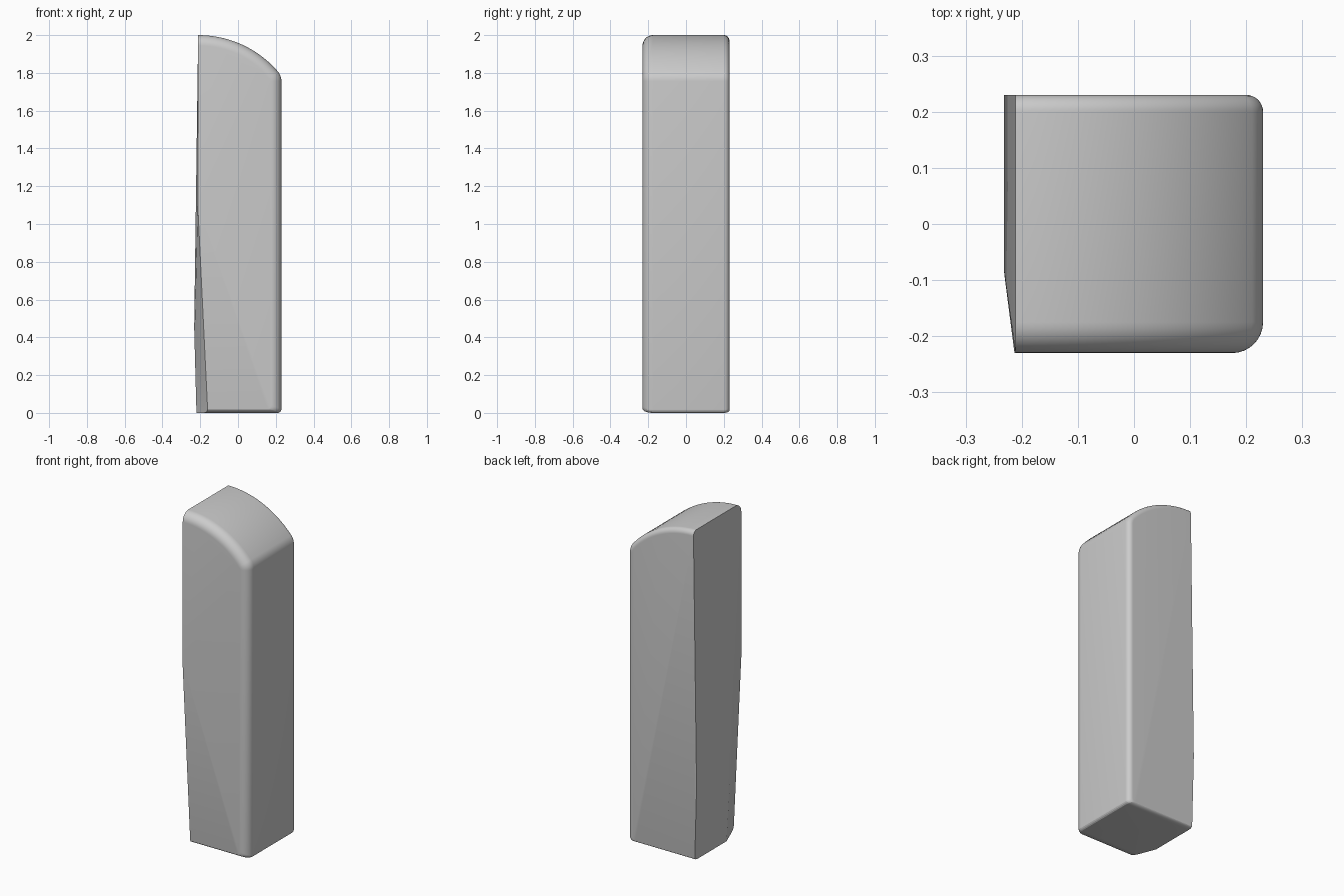
import bpy, bmesh
from math import sin, cos, atan2, sqrt, pi, radians
from mathutils import Vector

if "Cube" in bpy.data.objects:
    bpy.data.objects.remove(bpy.data.objects["Cube"])

X_END, R_TOP, R_CORNER = 0.23, 0.557, 0.08
CX, CZ = -0.21, 2 - R_TOP            # centre of the curved top


def arc(cx, cz, r, a0, a1, n):
    return [(cx + r * cos(a0 + (a1 - a0) * i / n), cz + r * sin(a0 + (a1 - a0) * i / n))
            for i in range(n + 1)]


def profile(d):
    """Side outline inset by d: rounded foot, rounded shoulder, curved top."""
    foot, base = 0.02, d * 0.4
    kx = X_END - R_CORNER
    kz = CZ + sqrt((R_TOP - R_CORNER) ** 2 - (kx - CX) ** 2)
    a = atan2(kz - CZ, kx - CX)
    pts = [(-0.3, base)]
    pts += arc(X_END - d - foot, base + foot, foot, -pi / 2, 0, 4)
    pts += arc(kx, kz, R_CORNER - d, 0, a, 6)
    pts += arc(CX, CZ, R_TOP - d, a, pi / 2, 14)[1:]
    return pts + [(-0.3, 2 - d)]


# Slices from front to back with rounded front and back edges
R_FRONT, R_BACK, N = 0.055, 0.03, 8
slices = []
for i in range(N + 1):
    t = pi / 2 * i / N
    slices.append((-0.23 + R_FRONT * (1 - cos(t)) * 1, R_FRONT * (1 - sin(t))))
slices.sort(key=lambda s: -s[1])
front = [(-0.23 + R_FRONT * (1 - sin(pi / 2 * i / N)),
          R_FRONT * (1 - cos(pi / 2 * i / N))) for i in range(N, -1, -1)]
back = [(0.23 - R_BACK * (1 - sin(pi / 2 * i / N)),
         R_BACK * (1 - cos(pi / 2 * i / N))) for i in range(N + 1)]

bm = bmesh.new()
loops = [[bm.verts.new((x, y, z)) for x, z in profile(d)] for y, d in front + back]
for a, b in zip(loops, loops[1:]):
    n = len(a)
    for i in range(n):
        j = (i + 1) % n
        bm.faces.new((a[i], a[j], b[j], b[i]))
bm.faces.new(loops[0][::-1])
bm.faces.new(loops[-1])
bmesh.ops.recalc_face_normals(bm, faces=bm.faces)

# Flat cuts on the left: main face, lower bend, front sliver, corner chamfer
cuts = [
    ((-0.211, 0, 2), (-0.232, 0, 0.45), (-0.232, 0.2, 0.45)),
    ((-0.232, 0, 0.45), (-0.22, 0, 0), (-0.22, 0.2, 0)),
    ((-0.211, -0.23, 2), (-0.213, -0.23, 1.1), (-0.232, -0.08, 0.45)),
    ((-0.213, -0.23, 1.1), (-0.16, -0.23, 0), (-0.22, -0.075, 0)),
]
for p, q, r in cuts:
    p, q, r = Vector(p), Vector(q), Vector(r)
    no = (q - p).cross(r - p).normalized()
    if no.x > 0:
        no = -no
    res = bmesh.ops.bisect_plane(bm, geom=bm.verts[:] + bm.edges[:] + bm.faces[:],
                                 plane_co=p, plane_no=no, clear_outer=True)
    rim = [e for e in res["geom_cut"] if isinstance(e, bmesh.types.BMEdge)]
    bmesh.ops.holes_fill(bm, edges=rim, sides=0)
bmesh.ops.remove_doubles(bm, verts=bm.verts, dist=1e-5)
bmesh.ops.recalc_face_normals(bm, faces=bm.faces)

mesh = bpy.data.meshes.new("block")
bm.to_mesh(mesh)
bm.free()
block = bpy.data.objects.new("block", mesh)
bpy.context.collection.objects.link(block)
bpy.context.view_layer.objects.active = block
block.select_set(True)
bpy.ops.object.shade_smooth_by_angle(angle=radians(16))
